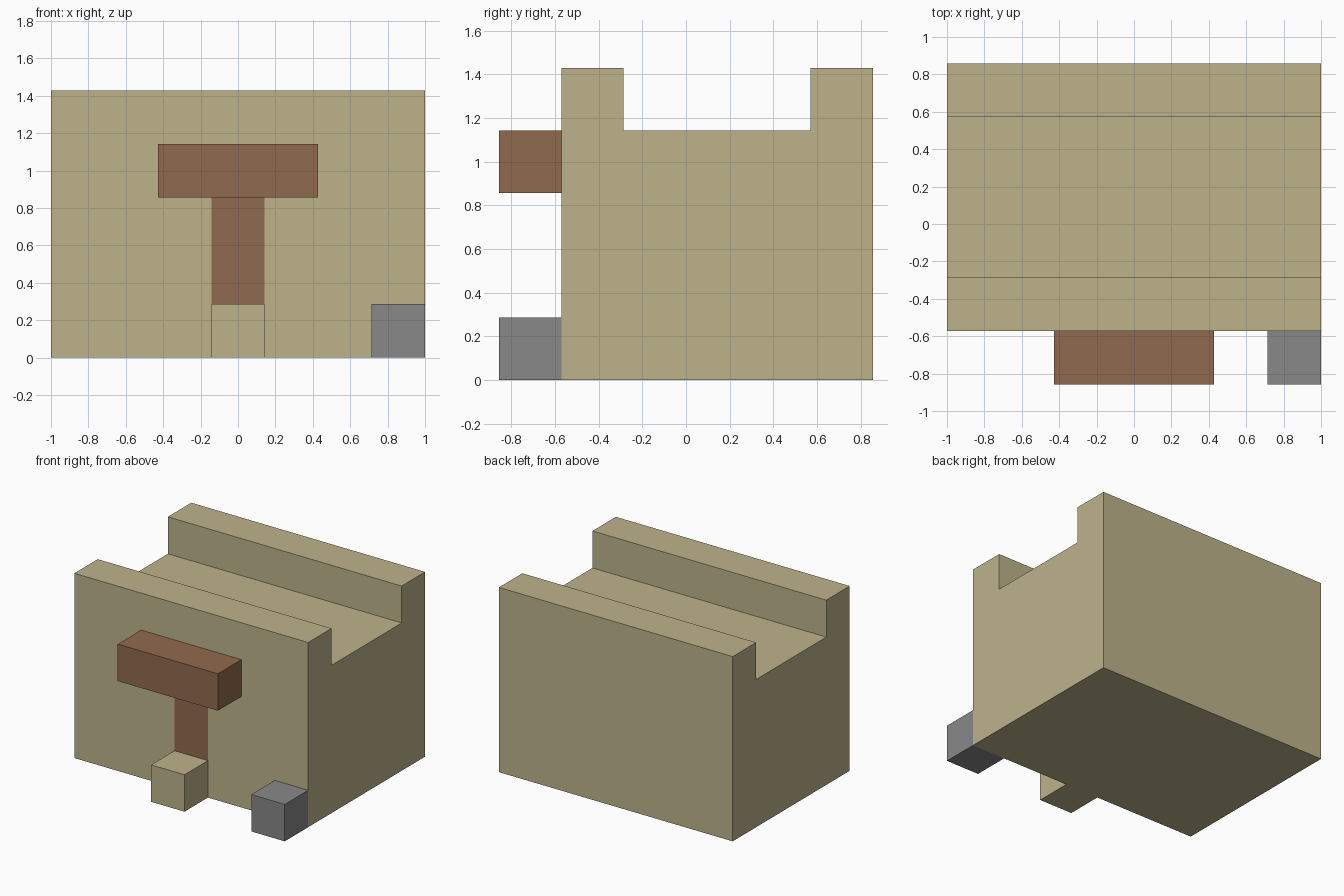
import bpy
import bmesh
from mathutils import Vector

if "Cube" in bpy.data.objects:
    bpy.data.objects.remove(bpy.data.objects["Cube"], do_unlink=True)

U = 2 / 7               # grid module: the building is seven modules wide
FRONT = -2 * U          # front wall plane
BACK = 3 * U


def material(name, rgb):
    mat = bpy.data.materials.new(name)
    mat.use_nodes = True
    colour = (*rgb, 1)
    mat.diffuse_color = colour
    mat.node_tree.nodes["Principled BSDF"].inputs["Base Color"].default_value = colour
    return mat


sand = material("sand", (0.51, 0.45, 0.26))
wood = material("brown wood", (0.28, 0.144, 0.077))
stone = material("grey stone", (0.246, 0.246, 0.246))


def finish(name, bm, *mats):
    mesh = bpy.data.meshes.new(name)
    bmesh.ops.recalc_face_normals(bm, faces=bm.faces)
    bm.to_mesh(mesh)
    bm.free()
    for mat in mats:
        mesh.materials.append(mat)
    obj = bpy.data.objects.new(name, mesh)
    bpy.context.collection.objects.link(obj)
    return obj


def block(name, low, high, mat):
    """Box between two corners given in modules."""
    low, high = Vector(low) * U, Vector(high) * U
    bm = bmesh.new()
    bmesh.ops.create_cube(bm, size=1)
    bmesh.ops.scale(bm, vec=high - low, verts=bm.verts)
    bmesh.ops.translate(bm, vec=(low + high) / 2, verts=bm.verts)
    return finish(name, bm, mat)


# House body: side profile with parapets, extruded across the width
profile = [(-2, 0), (3, 0), (3, 5), (2, 5), (2, 4), (-1, 4), (-1, 5), (-2, 5)]
bm = bmesh.new()
side = bm.faces.new([bm.verts.new((-1, y * U, z * U)) for y, z in profile])
extruded = bmesh.ops.extrude_face_region(bm, geom=[side], use_keep_orig=True)
new_verts = [g for g in extruded["geom"] if isinstance(g, bmesh.types.BMVert)]
bmesh.ops.translate(bm, vec=(2, 0, 0), verts=new_verts)
bmesh.ops.recalc_face_normals(bm, faces=bm.faces)

# Doorway: cut into the front wall and coloured
cuts = [((-U / 2, 0, 0), (1, 0, 0)), ((U / 2, 0, 0), (1, 0, 0)),
        ((0, 0, U), (0, 0, 1)), ((0, 0, 3 * U), (0, 0, 1))]
for point, normal in cuts:
    faces = [f for f in bm.faces if f.normal.y < -0.9
             and abs(f.calc_center_median().y - FRONT) < 0.01]
    edges = {e for f in faces for e in f.edges}
    verts = {v for f in faces for v in f.verts}
    bmesh.ops.bisect_plane(bm, geom=[*verts, *edges, *faces],
                           plane_co=point, plane_no=normal)
    bm.normal_update()
for f in bm.faces:
    c = f.calc_center_median()
    if abs(c.y - FRONT) < 0.01 and abs(c.x) < U / 2 and U < c.z < 3 * U:
        f.material_index = 1
finish("house_body", bm, sand, wood)

# Blocks against the front wall
block("door_canopy", (-1.5, -3, 3), (1.5, -2, 4), wood)
block("door_step", (-0.5, -3, 0), (0.5, -2, 1), sand)
block("corner_stone", (2.5, -3, 0), (3.5, -2, 1), stone)
